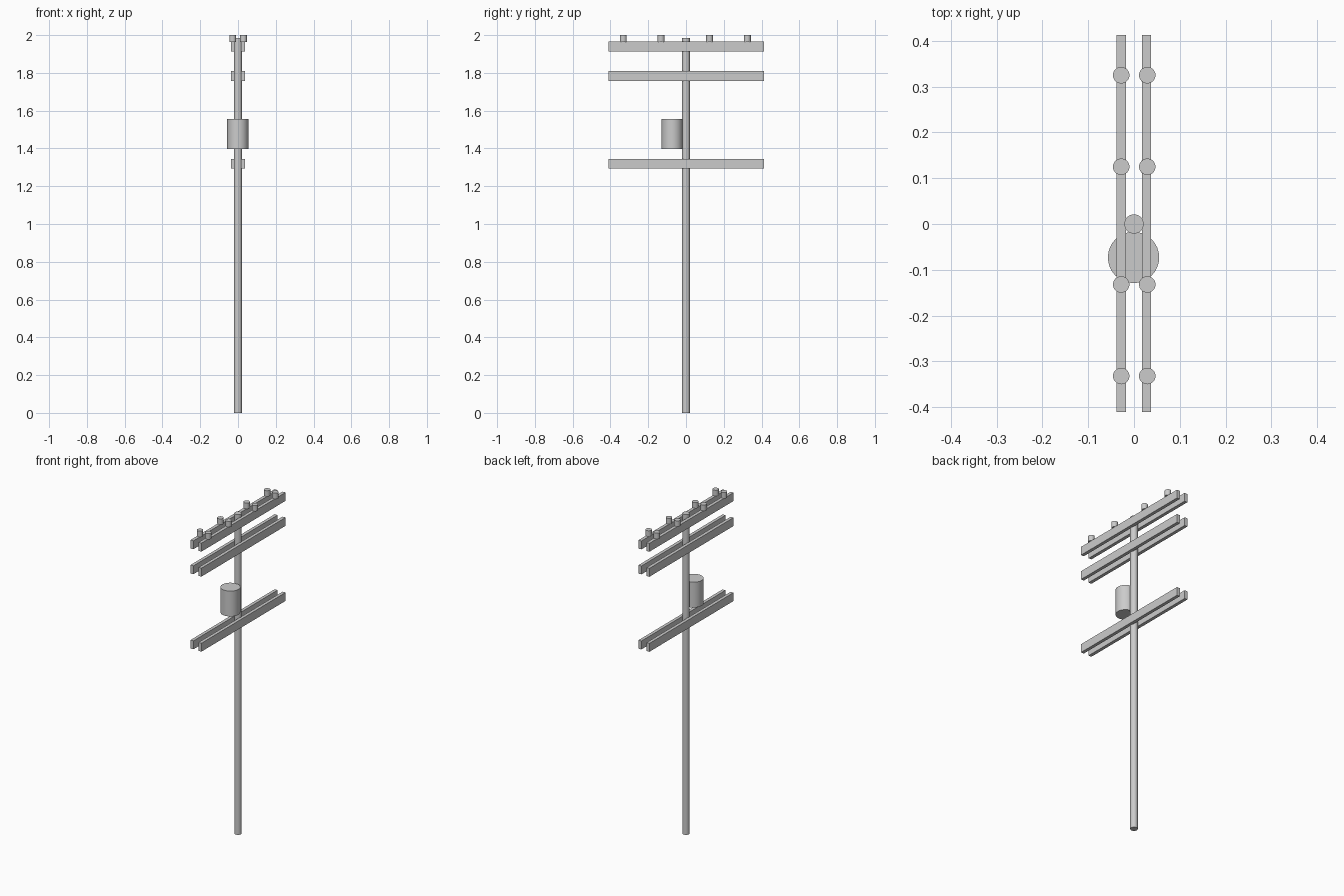
import bpy

if "Cube" in bpy.data.objects:
    bpy.data.objects.remove(bpy.data.objects["Cube"])


def cylinder(name, x, y, z0, z1, radius, sides=32):
    bpy.ops.mesh.primitive_cylinder_add(vertices=sides, radius=radius, depth=z1 - z0,
                                        location=(x, y, (z0 + z1) / 2))
    bpy.context.object.name = name
    bpy.ops.object.shade_smooth_by_angle()


def box(name, center, size):
    bpy.ops.mesh.primitive_cube_add(size=1, location=center)
    ob = bpy.context.object
    ob.name = name
    ob.scale = size
    bpy.ops.object.transform_apply(location=False, rotation=False, scale=True)


# Upright pole and the transformer can hung on its front
cylinder("pole", 0, 0, 0, 1.985, 0.021)
cylinder("transformer", -0.001, -0.073, 1.398, 1.555, 0.056)

# Paired crossarms clamping the pole at three heights
for level, z in enumerate((1.939, 1.784, 1.319)):
    for side, x in (("left", -0.028), ("right", 0.027)):
        box(f"crossarm_{side}_{level}", (x, 0.001, z), (0.02, 0.824, 0.052))

# Insulators standing on the top crossarms
for side, x in (("left", -0.028), ("right", 0.029)):
    for i, y in enumerate((-0.332, -0.132, 0.125, 0.325)):
        cylinder(f"insulator_{side}_{i}", x, y, 1.964, 2.0, 0.018)
